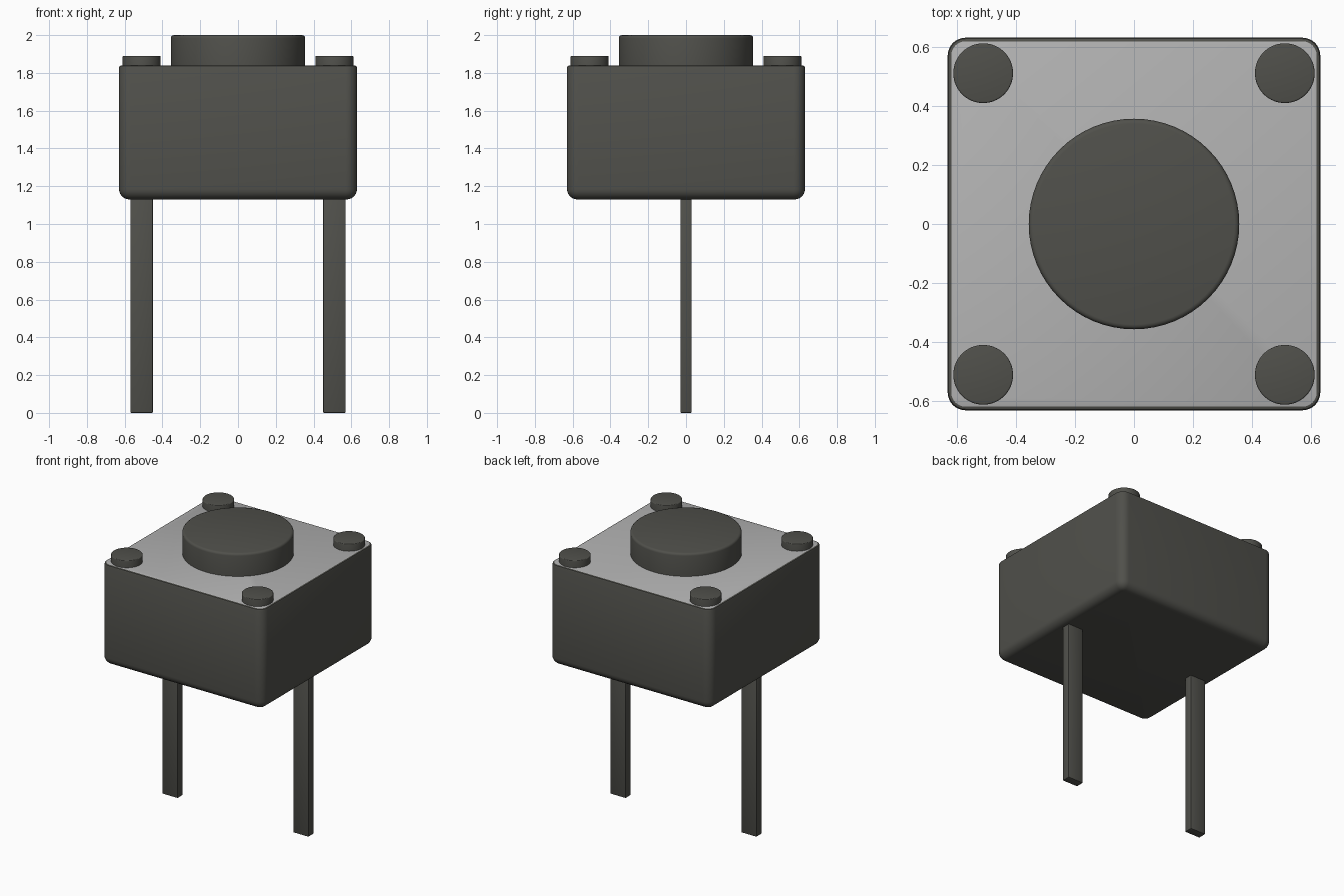
import bpy, bmesh, math

if "Cube" in bpy.data.objects:
    bpy.data.objects.remove(bpy.data.objects["Cube"])


def material(name, color):
    m = bpy.data.materials.new(name)
    m.diffuse_color = (*color, 1)
    m.use_nodes = True
    m.node_tree.nodes["Principled BSDF"].inputs["Base Color"].default_value = m.diffuse_color
    return m


dark = material("dark_plastic", (0.08, 0.08, 0.07))
light = material("light_metal", (0.45, 0.45, 0.45))


def finish(bm, name, mats=(dark,)):
    bm.normal_update()
    mesh = bpy.data.meshes.new(name)
    bm.to_mesh(mesh)
    bm.free()
    for m in mats:
        mesh.materials.append(m)
    obj = bpy.data.objects.new(name, mesh)
    bpy.context.collection.objects.link(obj)
    bpy.ops.object.select_all(action='DESELECT')
    obj.select_set(True)
    bpy.context.view_layer.objects.active = obj
    bpy.ops.object.shade_smooth_by_angle(angle=math.radians(35))
    return obj


def box(x, y, z0, z1, sx, sy):
    bm = bmesh.new()
    bmesh.ops.create_cube(bm, size=1)
    bmesh.ops.scale(bm, vec=(sx, sy, z1 - z0), verts=bm.verts)
    bmesh.ops.translate(bm, vec=(x, y, (z0 + z1) / 2), verts=bm.verts)
    return bm


def bevel(bm, edges, width, segments):
    bmesh.ops.bevel(bm, geom=edges, offset=width, offset_type='OFFSET',
                    segments=segments, profile=0.5, affect='EDGES')


def edges_at(bm, z):
    return [e for e in bm.edges if all(abs(v.co.z - z) < 1e-4 for v in e.verts)]


def button(name, x, y, z0, z1, radius, width):
    bm = bmesh.new()
    bmesh.ops.create_cone(bm, cap_ends=True, segments=64, radius1=radius,
                          radius2=radius, depth=z1 - z0)
    bmesh.ops.translate(bm, vec=(x, y, (z0 + z1) / 2), verts=bm.verts)
    bevel(bm, edges_at(bm, z1), width, 3)
    return finish(bm, name)


# Housing: rounded corners, soft bottom rim, fine top rim around a light plate
bottom, top = 1.13, 1.84
bm = box(0, 0, bottom, top, 1.26, 1.26)
bevel(bm, [e for e in bm.edges if abs(e.verts[0].co.z - e.verts[1].co.z) > 0.1], 0.06, 6)
bevel(bm, edges_at(bm, bottom), 0.055, 6)
bevel(bm, edges_at(bm, top), 0.012, 2)
for f in bm.faces:
    if all(abs(v.co.z - top) < 1e-4 for v in f.verts):
        f.material_index = 1
finish(bm, "housing", (dark, light))

# Central push button
button("push_button", 0, 0, 1.82, 2.0, 0.356, 0.016)

# Corner pegs and pin legs
for side, sx in (("left", -1), ("right", 1)):
    for end, sy in (("front", -1), ("back", 1)):
        button(f"peg_{end}_{side}", sx * 0.51, sy * 0.51, 1.82, 1.89, 0.101, 0.005)
    bm = box(sx * 0.51, 0, 0, 1.16, 0.12, 0.06)
    bevel(bm, bm.edges[:], 0.006, 2)
    finish(bm, f"leg_{side}")
